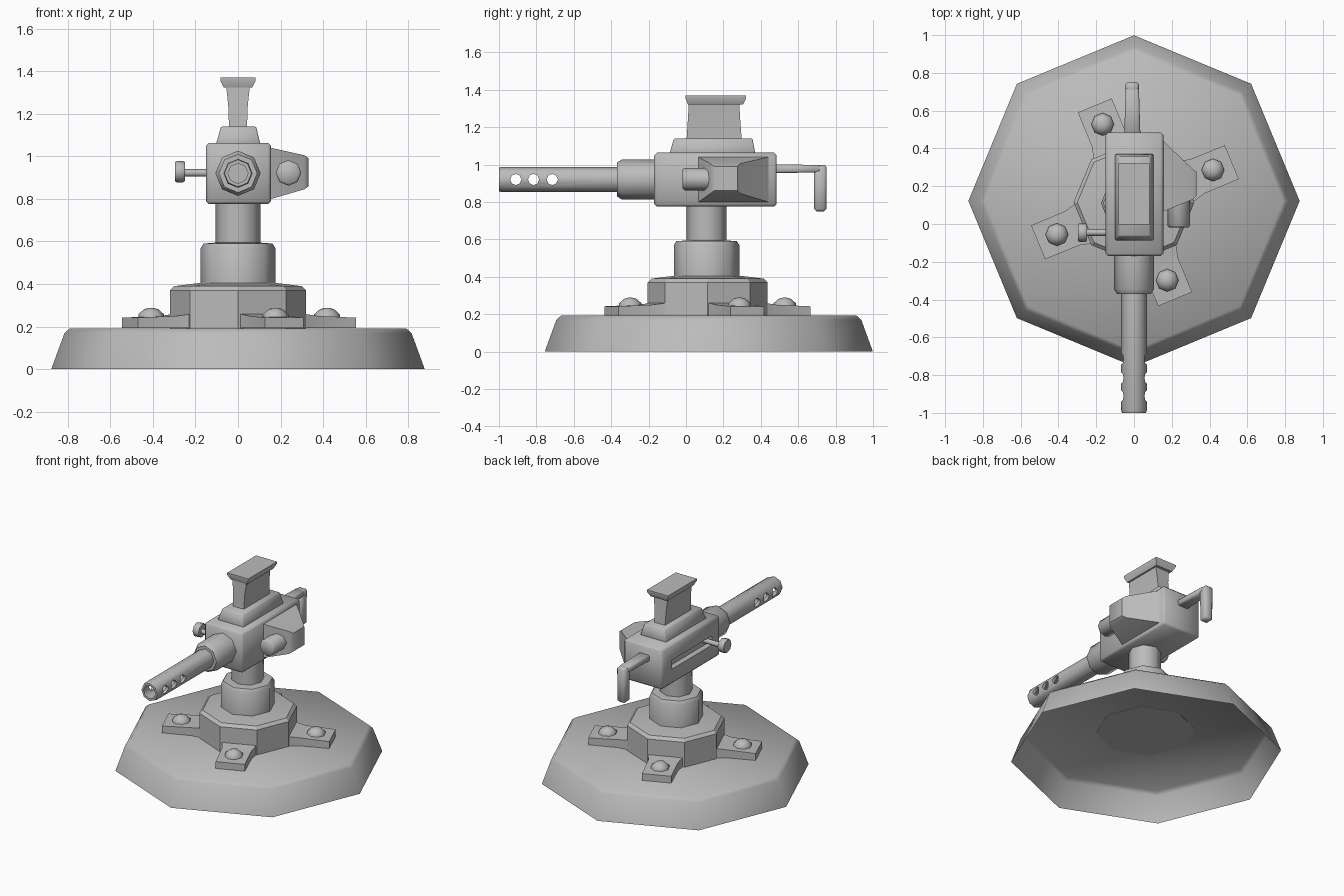
import bpy, bmesh, math
from mathutils import Vector

if "Cube" in bpy.data.objects:
    bpy.data.objects.remove(bpy.data.objects["Cube"])

CY = 0.115  # y of the pedestal axis
steel = bpy.data.materials.new("grey steel")
steel.diffuse_color = (0.5, 0.5, 0.5, 1)
steel.use_nodes = True
steel.node_tree.nodes["Principled BSDF"].inputs["Base Color"].default_value = steel.diffuse_color


def loft(name, rings, caps=(True, True), bevel=0, angle=50, cutters=()):
    """Skin a stack of point rings, bevel, cut and shade it."""
    bm = bmesh.new()
    vr = [[bm.verts.new(p) for p in ring] for ring in rings]
    n = len(vr[0])
    for a, b in zip(vr, vr[1:]):
        for i in range(n):
            j = (i + 1) % n
            bm.faces.new((a[i], a[j], b[j], b[i]))
    if caps[0]:
        bm.faces.new(vr[0][::-1])
    if caps[1]:
        bm.faces.new(vr[-1])
    bmesh.ops.recalc_face_normals(bm, faces=bm.faces)
    if bevel:
        bmesh.ops.bevel(bm, geom=bm.edges[:], offset=bevel, segments=1,
                        affect='EDGES', clamp_overlap=True)
    me = bpy.data.meshes.new(name)
    bm.to_mesh(me)
    bm.free()
    me.materials.append(steel)
    ob = bpy.data.objects.new(name, me)
    bpy.context.collection.objects.link(ob)
    if cutters:
        for c in cutters:
            m = ob.modifiers.new("cut", 'BOOLEAN')
            m.operation = 'DIFFERENCE'
            m.solver = 'EXACT'
            m.object = c
        dg = bpy.context.evaluated_depsgraph_get()
        new = bpy.data.meshes.new_from_object(ob.evaluated_get(dg))
        ob.modifiers.clear()
        ob.data = new
        for c in cutters:
            bpy.data.objects.remove(c)
    bpy.ops.object.select_all(action='DESELECT')
    ob.select_set(True)
    bpy.context.view_layer.objects.active = ob
    bpy.ops.object.shade_smooth_by_angle(angle=math.radians(angle))
    return ob


def lathe(name, axis, centre, profile, sides=8, **kw):
    """Turned part: profile is (radius, position along the axis)."""
    rings = []
    for r, h in profile:
        ring = []
        for i in range(sides):
            t = 2 * math.pi * i / sides
            u, v = r * math.cos(t), r * math.sin(t)
            p = {'x': (h, u, v), 'y': (u, h, v), 'z': (u, v, h)}[axis]
            ring.append(Vector(p) + Vector(centre))
        rings.append(ring)
    return loft(name, rings, **kw)


def block(name, axis, sections, **kw):
    """Tapered block: sections are (position, u0, u1, v0, v1)."""
    rings = []
    for h, u0, u1, v0, v1 in sections:
        uv = [(u0, v0), (u1, v0), (u1, v1), (u0, v1)]
        rings.append([{'x': (h, u, v), 'y': (u, h, v), 'z': (u, v, h)}[axis] for u, v in uv])
    return loft(name, rings, **kw)


# Ground base: shell open at the bottom
lathe("ground_base", 'z', (0, 0.122, 0),
      [(0.877, 0), (0.815, 0.17), (0.79, 0.192)], caps=(False, True))

# Pedestal hub and columns
lathe("pedestal_hub", 'z', (0, CY, 0),
      [(0.32, 0.19), (0.32, 0.37), (0.30, 0.39), (0.18, 0.405)], angle=30)
lathe("lower_column", 'z', (0, 0.11, 0),
      [(0.175, 0.39), (0.175, 0.57), (0.162, 0.59), (0.10, 0.595)])
lathe("upper_column", 'z', (0, 0.11, 0), [(0.106, 0.58), (0.106, 0.79)])

# Four bolted feet
for k in range(4):
    a = math.radians(22.5 + 90 * k)
    d = Vector((math.cos(a), math.sin(a), 0))
    s = Vector((-d.y, d.x, 0))
    c = Vector((0.005, CY, 0))
    rings = [[c + d * r + s * w * q + Vector((0, 0, z))
              for q, z in ((-1, 0.193), (1, 0.193), (1, top), (-1, top))]
             for r, w, top in ((0.27, 0.12, 0.262), (0.36, 0.098, 0.25), (0.555, 0.097, 0.242))]
    loft(f"foot_{k + 1}", rings, angle=30)
    b = c + d * 0.447
    lathe(f"foot_bolt_{k + 1}", 'z', b,
          [(0.06, 0.235), (0.06, 0.258), (0.033, 0.282), (0.012, 0.288)])

# Receiver with a slot on the left
slot = block("slot_cutter", 'x', [(-0.3, -0.08, 0.37, 0.885, 0.95), (-0.11, -0.08, 0.37, 0.885, 0.95)])
slot.hide_render = True
block("receiver", 'z', [(0.775, -0.15, 0.155, -0.17, 0.485), (1.063, -0.15, 0.155, -0.17, 0.485)],
      bevel=0.014, cutters=[slot])
block("receiver_top", 'z', [(1.05, -0.105, 0.107, -0.09, 0.372), (1.14, -0.08, 0.085, -0.065, 0.355)],
      bevel=0.006)

# Hopper neck and flared cap
block("hopper", 'z', [(1.13, -0.042, 0.042, 0.003, 0.298), (1.24, -0.046, 0.046, 0.01, 0.29),
                      (1.325, -0.055, 0.055, 0.015, 0.285)])
block("hopper_cap", 'z', [(1.322, -0.066, 0.066, 0.01, 0.305), (1.355, -0.083, 0.083, -0.003, 0.322),
                          (1.37, -0.083, 0.083, -0.003, 0.322)], angle=30)

# Side housing with a sight tube on the right
block("side_housing", 'x', [(0.14, 0.06, 0.455, 0.795, 1.043), (0.312, 0.13, 0.29, 0.845, 1.005),
                            (0.332, 0.15, 0.275, 0.86, 0.99)])
lathe("sight_tube", 'y', (0.237, 0, 0.922), [(0.05, -0.018), (0.06, -0.008), (0.06, 0.2)])

# Barrel: sleeve, bored tube and three cross holes
lathe("barrel_sleeve", 'y', (0, 0, 0.92),
      [(0.106, -0.15), (0.106, -0.345), (0.09, -0.37)])
cuts = [lathe("bore_cutter", 'y', (0, 0, 0.92), [(0.047, -1.1), (0.047, -0.6)])]
for y in (-0.91, -0.815, -0.715):
    cuts.append(lathe("vent_cutter", 'x', (0, y, 0.92), [(0.03, -0.2), (0.03, 0.2)]))
for c in cuts:
    c.hide_render = True
lathe("barrel", 'y', (0, 0, 0.92), [(0.063, -1.0), (0.068, -0.985), (0.068, -0.34)], cutters=cuts)

# Cocking knob on the left
lathe("knob_rod", 'x', (0, -0.045, 0.922), [(0.018, -0.255), (0.018, -0.10)])
lathe("knob", 'x', (0, -0.045, 0.928),
      [(0.045, -0.296), (0.05, -0.288), (0.05, -0.258), (0.045, -0.25)])

# Rear grip
block("grip_arm", 'y', [(0.47, -0.052, 0.034, 0.955, 1.0), (0.72, -0.044, 0.026, 0.957, 0.998)],
      bevel=0.008)
block("grip_handle", 'z', [(0.75, -0.04, 0.024, 0.685, 0.75), (0.998, -0.044, 0.026, 0.685, 0.752)],
      bevel=0.012)
